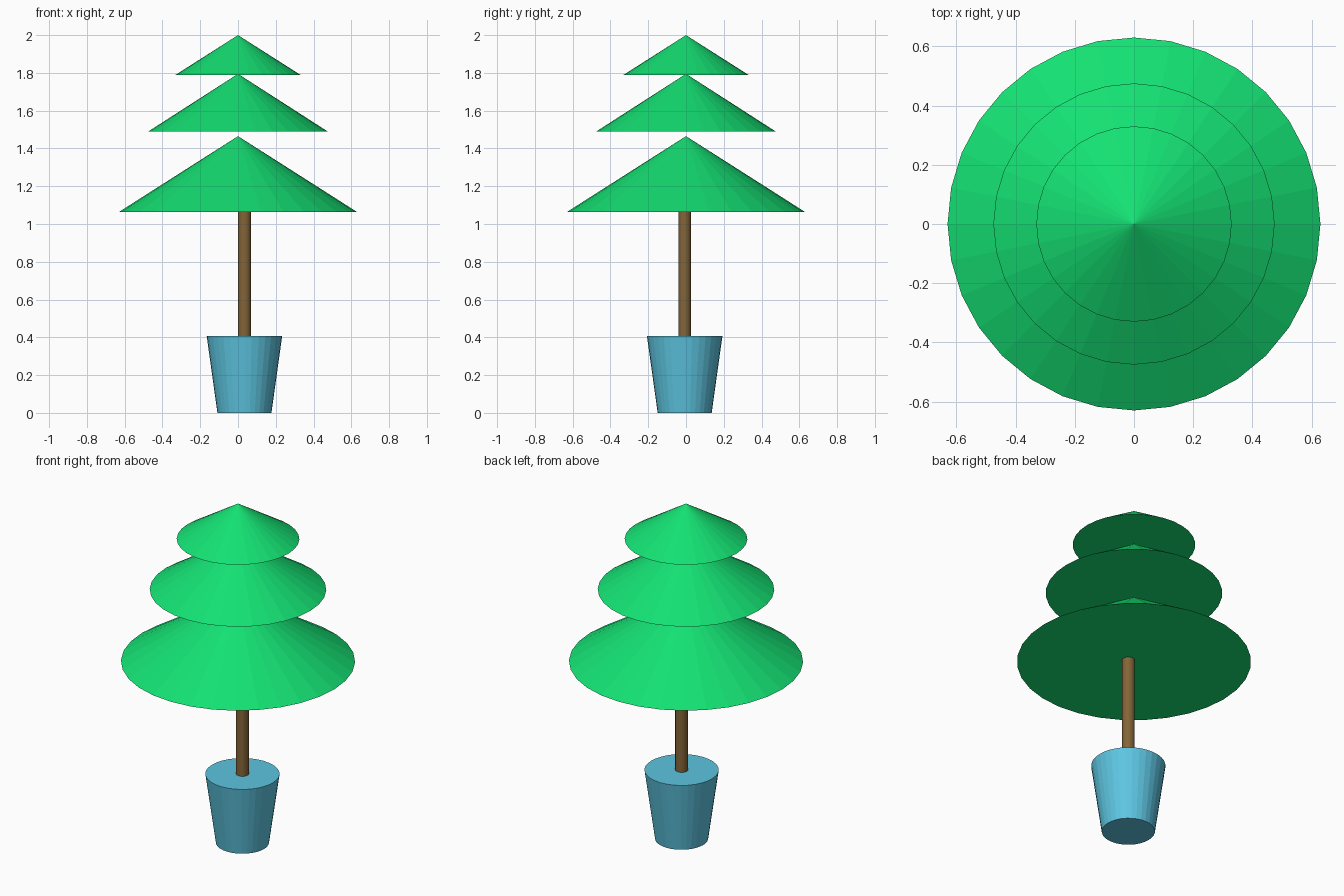
import bpy

if "Cube" in bpy.data.objects:
    bpy.data.objects.remove(bpy.data.objects["Cube"])


def material(name, color):
    mat = bpy.data.materials.new(name)
    mat.diffuse_color = (*color, 1)
    mat.use_nodes = True
    mat.node_tree.nodes["Principled BSDF"].inputs["Base Color"].default_value = mat.diffuse_color
    return mat


def tapered(name, r_bottom, r_top, z_bottom, z_top, mat, x=0.0, y=0.0):
    """Flat-faced, capped 32-sided cone or tapered cylinder."""
    bpy.ops.mesh.primitive_cone_add(
        vertices=32, radius1=r_bottom, radius2=r_top, depth=z_top - z_bottom,
        location=(x, y, (z_bottom + z_top) / 2))
    obj = bpy.context.object
    obj.name = name
    obj.data.materials.append(mat)
    return obj


foliage = material("foliage_green", (0.007, 0.75, 0.17))
bark = material("bark_brown", (0.23, 0.13, 0.038))
glaze = material("pot_blue", (0.11, 0.56, 0.75))

# Three foliage tiers: radius, base height, tip height
tiers = {
    "lower_foliage": (0.63, 1.064, 1.465),
    "middle_foliage": (0.475, 1.49, 1.795),
    "upper_foliage": (0.33, 1.79, 2.0),
}
for name, (radius, base, tip) in tiers.items():
    tapered(name, radius, 0, base, tip, foliage)

# Pot and trunk stand slightly off the foliage axis
OFF_X, OFF_Y = 0.034, -0.007
tapered("pot", 0.143, 0.2, 0, 0.408, glaze, OFF_X, OFF_Y)
tapered("trunk", 0.034, 0.034, 0.38, 1.15, bark, OFF_X, OFF_Y)
